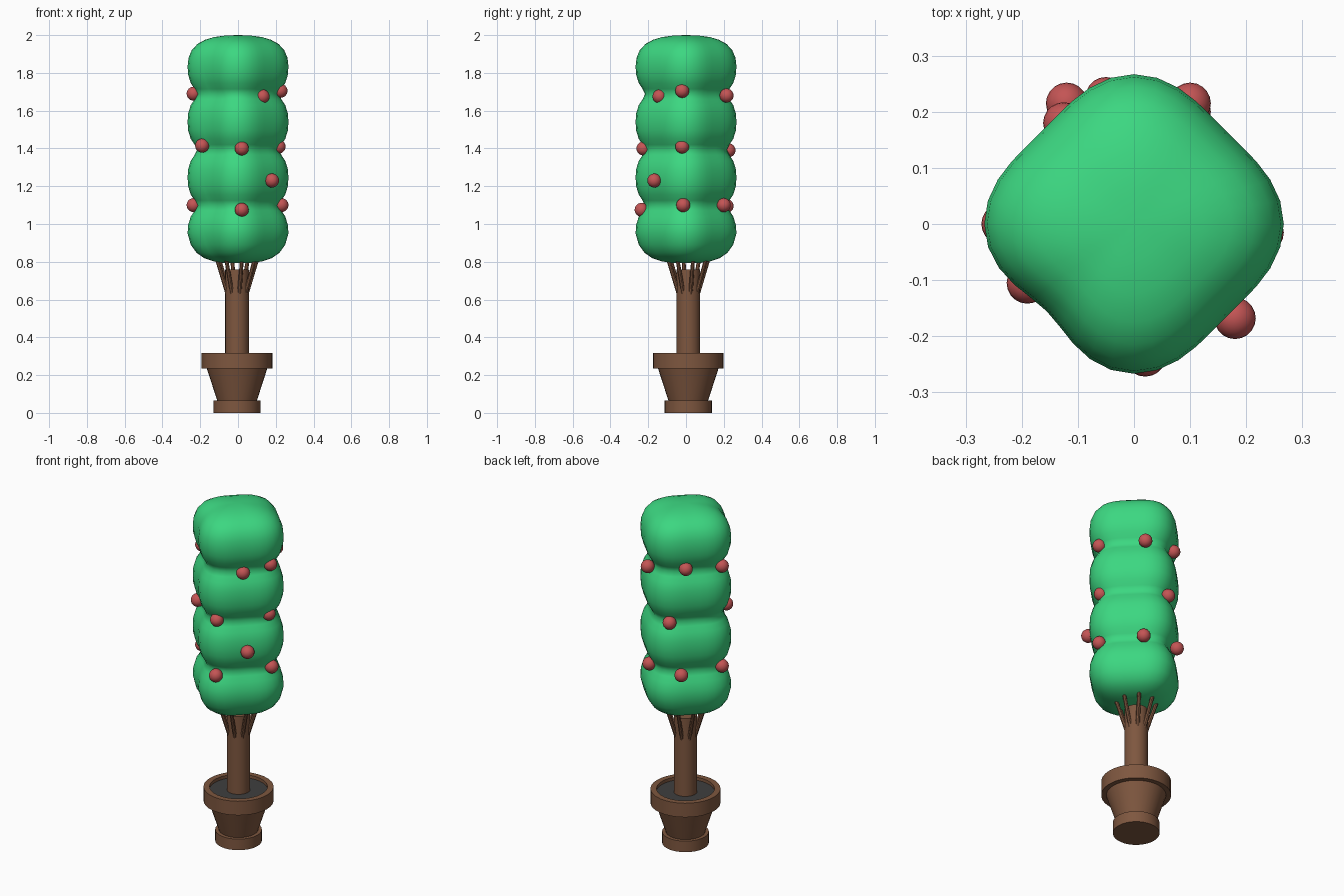
import bpy, bmesh
from math import sin, cos, pi, exp, radians
from mathutils import Vector

if "Cube" in bpy.data.objects:
    bpy.data.objects.remove(bpy.data.objects["Cube"])

CX, CY = -0.005, 0.012  # axis of pot and trunk


def material(name, rgb):
    m = bpy.data.materials.new(name)
    m.diffuse_color = (*rgb, 1)
    m.use_nodes = True
    m.node_tree.nodes["Principled BSDF"].inputs["Base Color"].default_value = m.diffuse_color
    return m


BROWN = material("bark_brown", (0.21, 0.095, 0.05))
GREEN = material("leaf_green", (0.045, 0.68, 0.22))
RED = material("fruit_red", (0.55, 0.09, 0.09))
SOIL = material("soil_dark", (0.05, 0.05, 0.05))


def finish(name, bm, mat, angle=35):
    bmesh.ops.recalc_face_normals(bm, faces=bm.faces)
    me = bpy.data.meshes.new(name)
    bm.to_mesh(me)
    bm.free()
    ob = bpy.data.objects.new(name, me)
    bpy.context.collection.objects.link(ob)
    me.materials.append(mat)
    bpy.ops.object.select_all(action='DESELECT')
    ob.select_set(True)
    bpy.context.view_layer.objects.active = ob
    bpy.ops.object.shade_smooth_by_angle(angle=radians(angle))
    return ob


def lathe(name, profile, mat, seg=32, cx=CX, cy=CY, shape=lambda a, z: 1, angle=35):
    """Revolve (radius, z) points; radius 0 makes a pole."""
    bm = bmesh.new()
    rings = []
    for r, z in profile:
        if r == 0:
            rings.append([bm.verts.new((cx, cy, z))] * seg)
        else:
            rings.append([bm.verts.new((cx + r * shape(a, z) * cos(a), cy + r * shape(a, z) * sin(a), z))
                          for a in (2 * pi * i / seg for i in range(seg))])
    for lo, hi in zip(rings, rings[1:]):
        for i in range(seg):
            j = (i + 1) % seg
            quad = list(dict.fromkeys((lo[i], lo[j], hi[j], hi[i])))
            bm.faces.new(quad)
    return finish(name, bm, mat, angle)


# Pot, soil and trunk
lathe("pot", [(0, 0), (0.125, 0), (0.125, 0.065), (0.105, 0.065), (0.16, 0.235), (0.1875, 0.235),
              (0.1875, 0.318), (0.155, 0.318), (0.155, 0.28), (0, 0.28)], BROWN)
lathe("soil", [(0, 0.285), (0.155, 0.285), (0.155, 0.3), (0, 0.3)], SOIL)
lathe("trunk", [(0, 0.29), (0.0625, 0.29), (0.0625, 0.76), (0, 0.76)], BROWN)

# Thin branches fanning from the trunk into the leaves
for k in range(8):
    a = 2 * pi * (k + 0.3) / 8
    p = Vector((CX + 0.048 * cos(a), CY + 0.048 * sin(a), 0.62))
    q = Vector((CX + 0.115 * cos(a), CY + 0.115 * sin(a), 0.83))
    bm = bmesh.new()
    bmesh.ops.create_cone(bm, cap_ends=True, segments=8, radius1=0.012, radius2=0.01, depth=(q - p).length)
    bm.transform((q - p).to_track_quat('Z', 'Y').to_matrix().to_4x4())
    bmesh.ops.translate(bm, verts=bm.verts, vec=(p + q) / 2)
    finish(f"branch_{k + 1}", bm, BROWN)


# Foliage: four stacked lobes with a rounded diamond cross-section
def diamond(a, z):
    dent = 0.05 * exp(-((a - 1.25 * pi) / 0.35) ** 2)
    return 0.937 + 0.063 * cos(4 * a) - dent


bottom = [(0, 0.795), (0.07, 0.793), (0.13, 0.803), (0.18, 0.82), (0.22, 0.848), (0.25, 0.89)]
lobes = []
for zc in (0.95, 1.245, 1.54):
    lobes += [(0.267, zc), (0.264, zc + 0.045), (0.25, zc + 0.09), (0.23, zc + 0.12), (0.217, zc + 0.148),
              (0.23, zc + 0.175), (0.25, zc + 0.205), (0.264, zc + 0.25)]
top = [(0.267, 1.835), (0.262, 1.88), (0.245, 1.92), (0.215, 1.953), (0.175, 1.975),
       (0.125, 1.99), (0.065, 1.998), (0, 2.0)]
lathe("foliage", bottom + lobes + top, GREEN, seg=40, cx=0, cy=0, shape=diamond, angle=80)

# Fruits, mostly in the creases between lobes
fruits = [(0.13, -0.14, 1.675), (0.225, -0.02, 1.705), (-0.235, 0, 1.69), (-0.125, 0.18, 1.71), (0.1, 0.215, 1.68),
          (-0.19, -0.105, 1.415), (0.02, -0.225, 1.4), (0.215, -0.02, 1.41), (-0.05, 0.225, 1.39),
          (0.18, -0.168, 1.23),
          (-0.235, 0, 1.1), (0.02, -0.235, 1.075), (0.23, -0.015, 1.1), (-0.12, 0.215, 1.095), (0.1, 0.2, 1.1)]
for k, pos in enumerate(fruits):
    bm = bmesh.new()
    bmesh.ops.create_uvsphere(bm, u_segments=20, v_segments=12, radius=0.037)
    bmesh.ops.translate(bm, verts=bm.verts, vec=pos)
    finish(f"fruit_{k + 1}", bm, RED)
